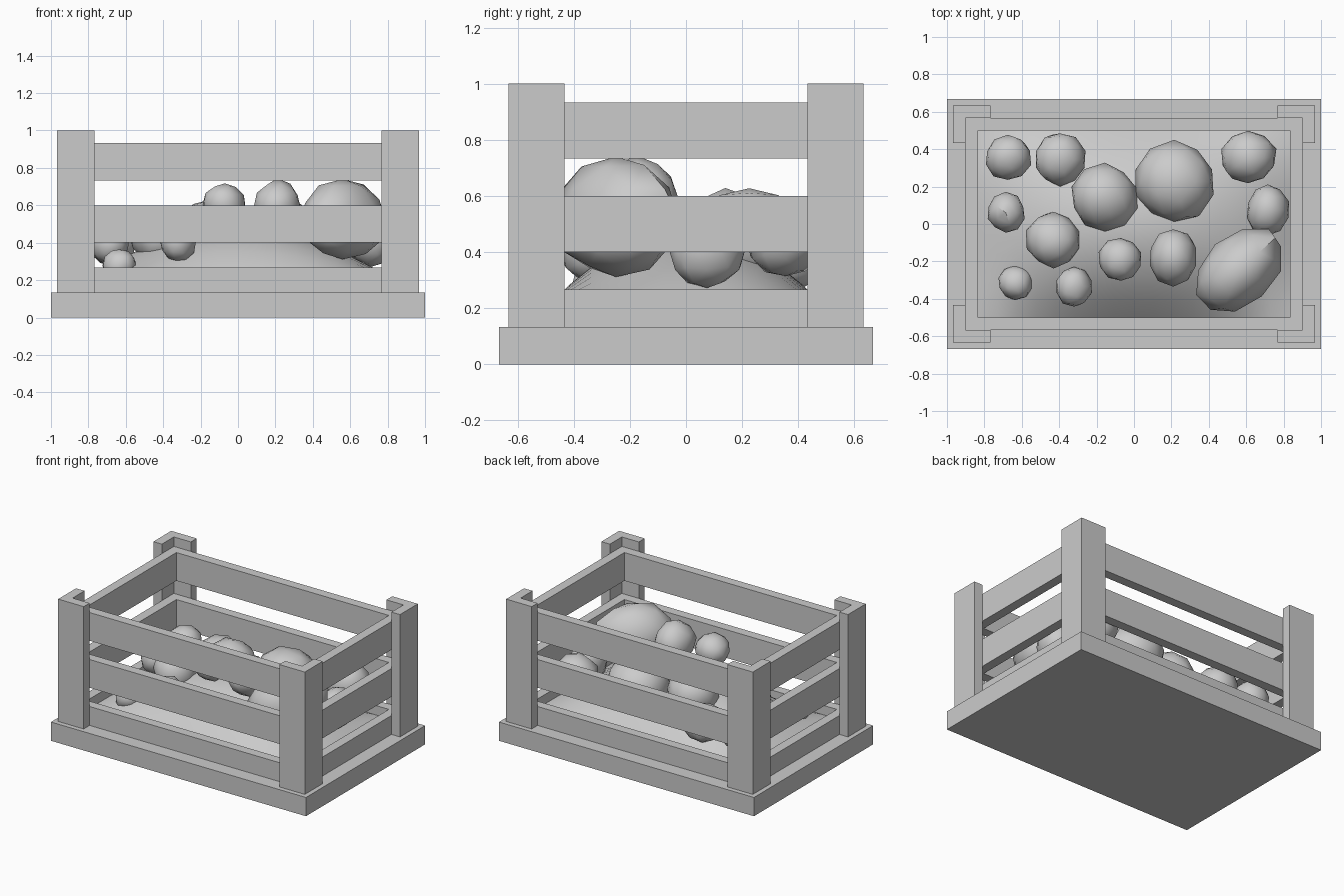
import bpy, bmesh, math, random
from mathutils import Vector, Matrix

if "Cube" in bpy.data.objects:
    bpy.data.objects.remove(bpy.data.objects["Cube"])

random.seed(4)


def finish(name, bm, smooth=None):
    me = bpy.data.meshes.new(name)
    bmesh.ops.recalc_face_normals(bm, faces=bm.faces)
    bm.to_mesh(me)
    bm.free()
    ob = bpy.data.objects.new(name, me)
    bpy.context.collection.objects.link(ob)
    if smooth:
        bpy.ops.object.select_all(action='DESELECT')
        ob.select_set(True)
        bpy.context.view_layer.objects.active = ob
        bpy.ops.object.shade_smooth_by_angle(angle=math.radians(smooth))
    return ob


def box(name, x, y, z):
    bm = bmesh.new()
    bmesh.ops.create_cube(bm, size=1)
    for v in bm.verts:
        v.co = [(a[0] + a[1]) / 2 + c * (a[1] - a[0]) for a, c in zip((x, y, z), v.co)]
    return finish(name, bm)


def prism(name, profile, z0, z1):
    bm = bmesh.new()
    f = bm.faces.new([bm.verts.new((x, y, z0)) for x, y in profile])
    top = bmesh.ops.extrude_face_region(bm, geom=[f])['geom']
    for v in top:
        if isinstance(v, bmesh.types.BMVert):
            v.co.z = z1
    return finish(name, bm)


# base slab
box("base", (-1, 1), (-.667, .667), (0, .133))

# L-shaped corner posts
L = [(.967, .633), (.767, .633), (.767, .567), (.9, .567), (.9, .433), (.967, .433)]
for sx in (-1, 1):
    for sy in (-1, 1):
        prism("corner_post", [(x * sx, y * sy) for x, y in L], .133, 1)

# three rings of slats
for z0, z1 in ((.133, .267), (.4, .6), (.733, .933)):
    for s in (-1, 1):
        box("long_slat", (-.9, .9), sorted((s * .5, s * .567)), (z0, z1))
        box("short_slat", sorted((s * .833, s * .9)), (-.5, .5), (z0, z1))

# gently domed filling
bm = bmesh.new()
bmesh.ops.create_grid(bm, x_segments=16, y_segments=12, size=1)
for v in bm.verts:
    x, y = v.co.x, v.co.y
    v.co = (x * .833, y * .5, .2 + .27 * (1 - x * x) * (1 - y * y))
finish("filling_mound", bm, 60)


# lumpy stones
def stone(x, y, z, rx, ry, rz, turn=0):
    bm = bmesh.new()
    bmesh.ops.create_icosphere(bm, subdivisions=2, radius=1)
    lumps = [Vector([random.gauss(0, 1) for _ in range(3)]).normalized() for _ in range(6)]
    for v in bm.verts:
        n = v.co.normalized()
        k = .96 + .1 * max(n.dot(l) ** 5 for l in lumps) + random.uniform(-.04, .04)
        v.co = n * k
    m = (Matrix.Translation((x, y, z)) @ Matrix.Rotation(math.radians(turn), 4, 'Z')
         @ Matrix.Diagonal((rx, ry, rz, 1)))
    bmesh.ops.transform(bm, matrix=m, verts=bm.verts)
    finish("stone", bm, 40)


for s in [
    (-.675, .355, .39, .125, .12, .12),
    (-.395, .345, .38, .14, .145, .13),
    (-.685, .06, .39, .105, .105, .11),
    (-.43, -.085, .43, .145, .15, .14),
    (-.635, -.315, .28, .095, .09, .09),
    (-.32, -.335, .40, .10, .11, .105),
    (-.155, .14, .46, .18, .18, .165),
    (.215, .225, .45, .215, .215, .185),
    (.61, .355, .45, .15, .145, .14),
    (.715, .075, .41, .115, .14, .14),
    (-.07, -.19, .605, .115, .12, .11),
    (.21, -.175, .595, .13, .15, .14),
    (.56, -.25, .52, .275, .185, .215, 42),
]:
    stone(*s)
